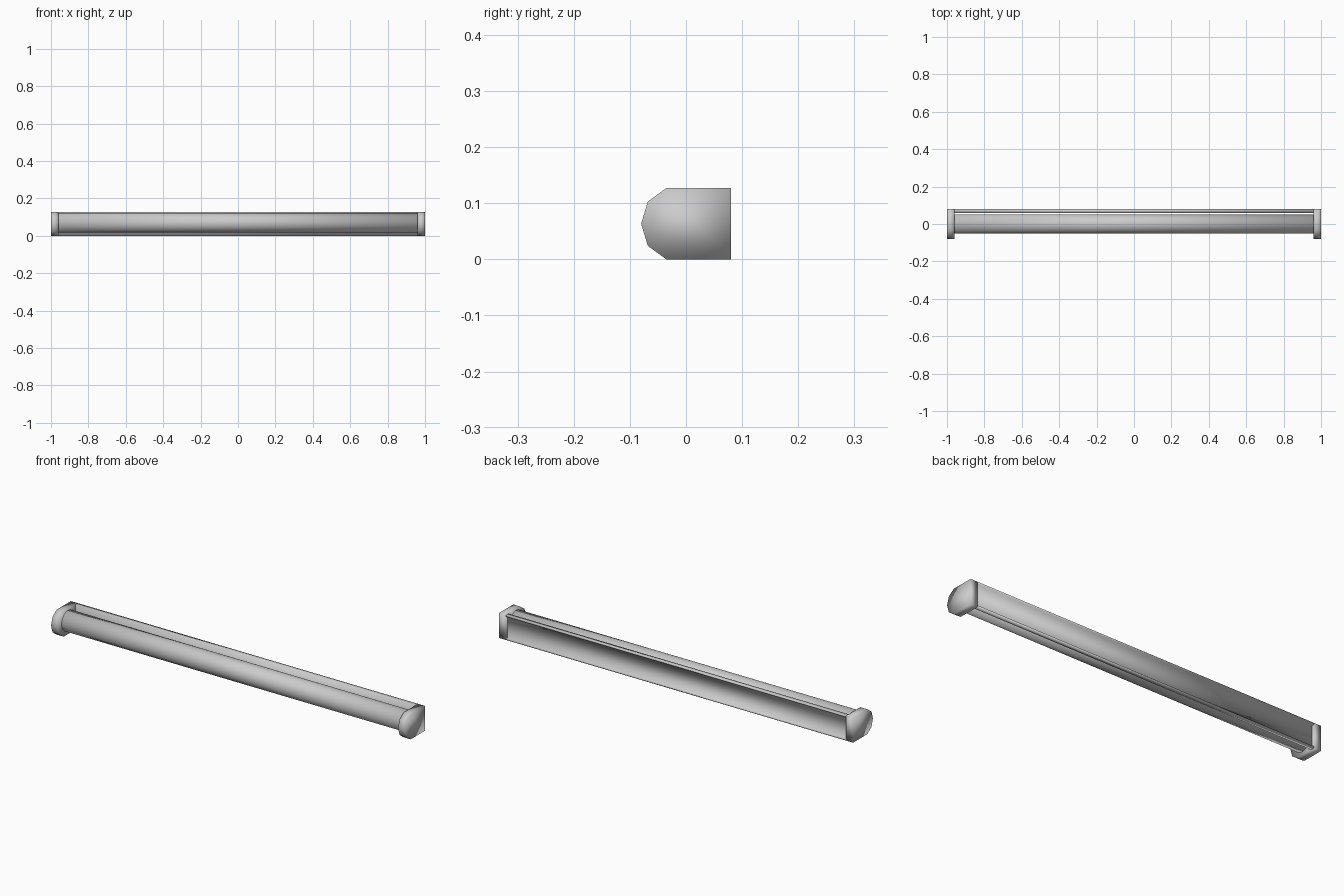
import bpy, bmesh, math

cube = bpy.data.objects.get("Cube")
if cube:
    bpy.data.objects.remove(cube, do_unlink=True)

# Material
grey = bpy.data.materials.new("light_grey")
grey.use_nodes = True
colour = (0.6, 0.6, 0.6, 1)
grey.diffuse_color = colour
grey.node_tree.nodes["Principled BSDF"].inputs["Base Color"].default_value = colour


def extrusion(name, profile, x0, x1):
    """Extrude a closed (y, z) profile along x, smooth shaded throughout."""
    bm = bmesh.new()
    face = bm.faces.new([bm.verts.new((x0, y, z)) for y, z in profile])
    ext = bmesh.ops.extrude_face_region(bm, geom=[face], use_keep_orig=True)
    moved = [v for v in ext["geom"] if isinstance(v, bmesh.types.BMVert)]
    bmesh.ops.translate(bm, verts=moved, vec=(x1 - x0, 0, 0))
    bmesh.ops.recalc_face_normals(bm, faces=bm.faces)
    for f in bm.faces:
        f.smooth = True
    mesh = bpy.data.meshes.new(name)
    bm.to_mesh(mesh)
    bm.free()
    mesh.materials.append(grey)
    obj = bpy.data.objects.new(name, mesh)
    bpy.context.collection.objects.link(obj)
    return obj


HEIGHT, BACK, INNER = 0.127, 0.08, 0.96

# End caps: flat back, faceted round front
upper = [(BACK, HEIGHT), (-0.035, HEIGHT), (-0.068, 0.103)]
lower = [(y, HEIGHT - z) for y, z in reversed(upper)]
cap = upper + [(-0.08, HEIGHT / 2)] + lower
extrusion("left_end_cap", cap, INNER, 1)
extrusion("right_end_cap", cap, -1, -INNER)

# Roller tube
SIDES, RADIUS, AXIS = 32, 0.052, 0.069
circle = [(RADIUS * math.cos(math.tau * i / SIDES),
           AXIS + RADIUS * math.sin(math.tau * i / SIDES)) for i in range(SIDES)]
extrusion("roller_tube", circle, -INNER, INNER)

# Back rail: shallow channel open to the rear
FRONT, WEB, LIP = 0.06, 0.068, 0.008
channel = [(FRONT, 0), (BACK, 0), (BACK, LIP), (WEB, LIP),
           (WEB, HEIGHT - LIP), (BACK, HEIGHT - LIP), (BACK, HEIGHT), (FRONT, HEIGHT)]
extrusion("back_rail", channel, -INNER, INNER)
